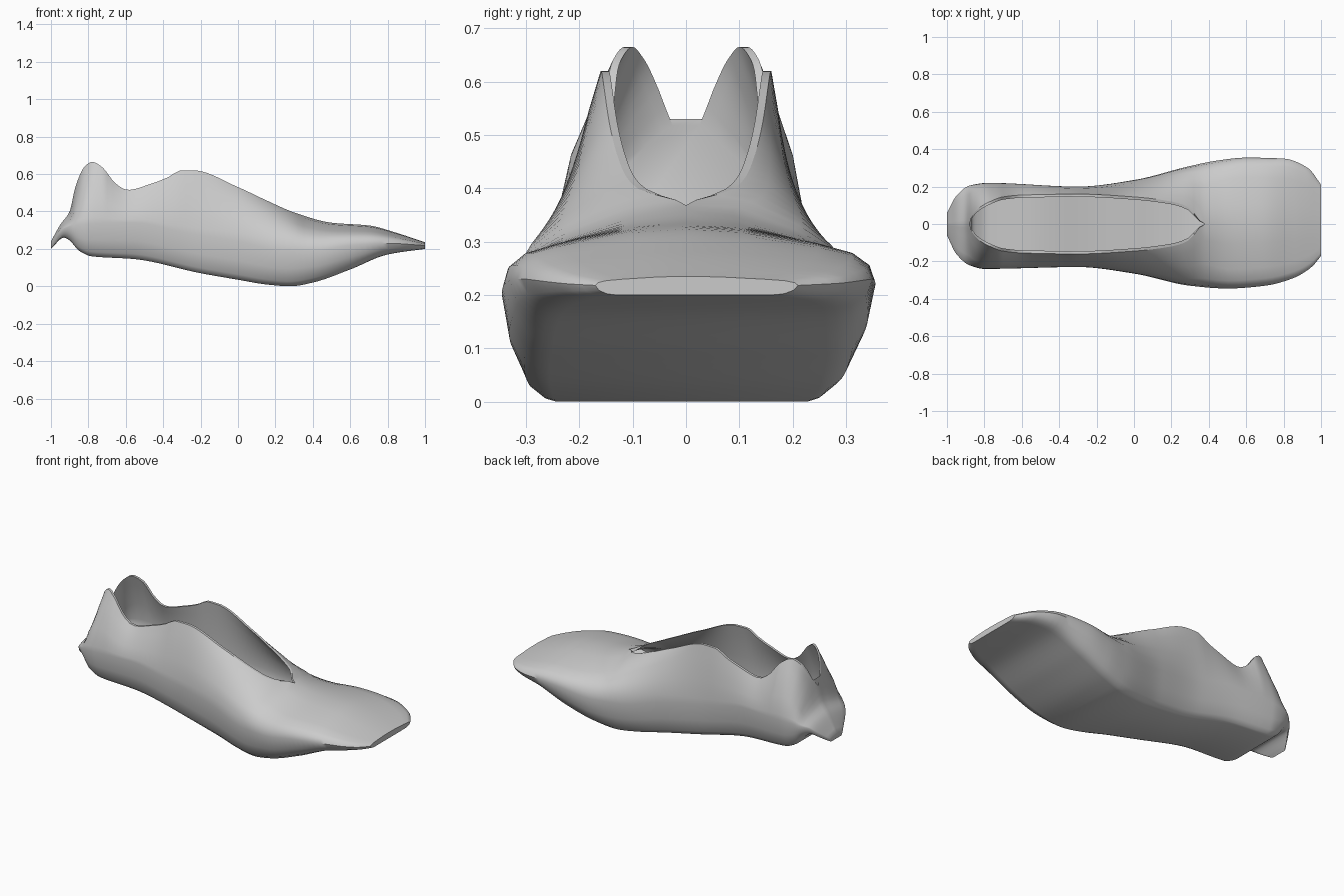
import bpy
import bmesh

old = bpy.data.objects.get("Cube")
if old:
    bpy.data.objects.remove(old, do_unlink=True)

grey = bpy.data.materials.new("plain grey")
grey.use_nodes = True
COLOUR = (0.6, 0.6, 0.6, 1)
grey.diffuse_color = COLOUR
grey.node_tree.nodes["Principled BSDF"].inputs["Base Color"].default_value = COLOUR


def curve(*pts):
    """Monotone cubic through (x, value) points."""
    n = len(pts)
    slope = [(pts[i + 1][1] - pts[i][1]) / (pts[i + 1][0] - pts[i][0]) for i in range(n - 1)]
    tan = [slope[0]]
    for a, b in zip(slope, slope[1:]):
        tan.append(2 * a * b / (a + b) if a * b > 0 else 0)
    tan.append(slope[-1])

    def value(x):
        x = min(max(x, pts[0][0]), pts[-1][0])
        i = max(k for k in range(n - 1) if pts[k][0] <= x)
        h = pts[i + 1][0] - pts[i][0]
        t = (x - pts[i][0]) / h
        s = t * t * (3 - 2 * t)
        return (pts[i][1] * (1 - s) + pts[i + 1][1] * s
                + h * t * (1 - t) * ((1 - t) * tan[i] - t * tan[i + 1]))
    return value


# Outlines along the length: heel at -x, toe at +x
top = curve((-1, .24), (-.95, .33), (-.9, .4), (-.87, .53), (-.82, .64), (-.78, .665), (-.73, .64),
            (-.65, .545), (-.59, .515), (-.46, .55), (-.38, .58), (-.3, .62), (-.24, .62), (0, .53),
            (.15, .46), (.3, .395), (.5, .34), (.7, .325), (.85, .285), (1, .235))
bottom = curve((-1, .2), (-.93, .26), (-.9, .245), (-.85, .19), (-.78, .16), (-.55, .145),
               (-.2, .07), (0, .035), (.15, .01), (.28, 0), (.4, .02), (.6, .09), (.8, .17), (1, .2))
widest = curve((-1, .22), (-.93, .31), (-.85, .33), (-.55, .34), (-.3, .29), (0, .24),
               (.25, .19), (.4, .19), (.6, .22), (.8, .23), (1, .218))
left_width = curve((-1, .06), (-.95, .15), (-.88, .205), (-.78, .22), (-.3, .2), (0, .235),
                   (.3, .31), (.45, .34), (.6, .355), (.8, .35), (.93, .3), (1, .21))
right_width = curve((-1, .06), (-.95, .16), (-.88, .22), (-.8, .24), (-.3, .23), (0, .265),
                    (.3, .33), (.5, .345), (.7, .33), (.85, .29), (.95, .23), (1, .17))
opening = curve((-.88, 0), (-.87, .025), (-.83, .07), (-.78, .1), (-.7, .13), (-.6, .14),
                (-.3, .145), (0, .13), (.2, .105), (.28, .08), (.38, 0), (1, 0))
toe_blend = curve((-.2, 0), (.5, 1))

# Shape of the wall from widest point to rim, as (width, height) fractions
COLLAR = ((1, 0), (.98, .1), (.77, .41), (.3, .79), (.1, .93), (0, 1))
TOE = ((1, 0), (.97, .3), (.88, .52), (.7, .68), (.3, .93), (0, 1))
LOWER = ((.74, 0), (.8, .03), (.88, .14), (.96, .5))


def wall(x, width, rim, low, high):
    k = toe_blend(x)
    for a, b in zip(COLLAR, TOE):
        u, v = (p + (q - p) * k for p, q in zip(a, b))
        yield rim + (width - rim) * u, low + (high - low) * v


def outer_half(x, w):
    r = opening(x)
    r += .015 * min(1, r / .05)
    b, m = bottom(x), widest(x)
    return [(w * u, b + (m - b) * v) for u, v in LOWER] + list(wall(x, w, r, m, top(x)))


def inner_half(x, w):
    r = opening(x)
    edge = min(1, r / .05)
    floor = bottom(x) + .04
    high = top(x) - .025 * (1 - edge)
    low = max(floor + .02, widest(x))
    pts = [(w * .72, floor)] + list(wall(x, w - .025, r, low, high))
    return pts + [(r + .015 * edge, top(x))]    # last point meets the shell rim


def loft(name, half, stations):
    bm = bmesh.new()
    rows = []
    for x in stations:
        ring = [(-y, z) for y, z in reversed(half(x, right_width(x)))] + half(x, left_width(x))
        rows.append([bm.verts.new((x, y, z)) for y, z in ring])
    for a, b in zip(rows, rows[1:]):
        for i in range(len(a) - 1):
            bm.faces.new((a[i], a[i + 1], b[i + 1], b[i]))
    for end in (rows[0], rows[-1]):
        bm.faces.new(end)
    bmesh.ops.remove_doubles(bm, verts=bm.verts, dist=.0005)
    bmesh.ops.recalc_face_normals(bm, faces=bm.faces)
    mesh = bpy.data.meshes.new(name)
    bm.to_mesh(mesh)
    bm.free()
    mesh.materials.append(grey)
    obj = bpy.data.objects.new(name, mesh)
    bpy.context.collection.objects.link(obj)
    bpy.ops.object.select_all(action="DESELECT")
    obj.select_set(True)
    bpy.context.view_layer.objects.active = obj
    bpy.ops.object.shade_smooth_by_angle(angle=.7)
    return obj


# Finer steps around the heel, wider ones along the foot
heel = [-1 + i * .01 for i in range(30)]
foot = [-.7 + i * .03 for i in range(53)]
tip = [.88 + i * .02 for i in range(7)]
steps = heel + foot + tip

loft("shoe_shell", outer_half, steps)
loft("shoe_lining", inner_half, [x for x in steps if -.875 < x < .8])
